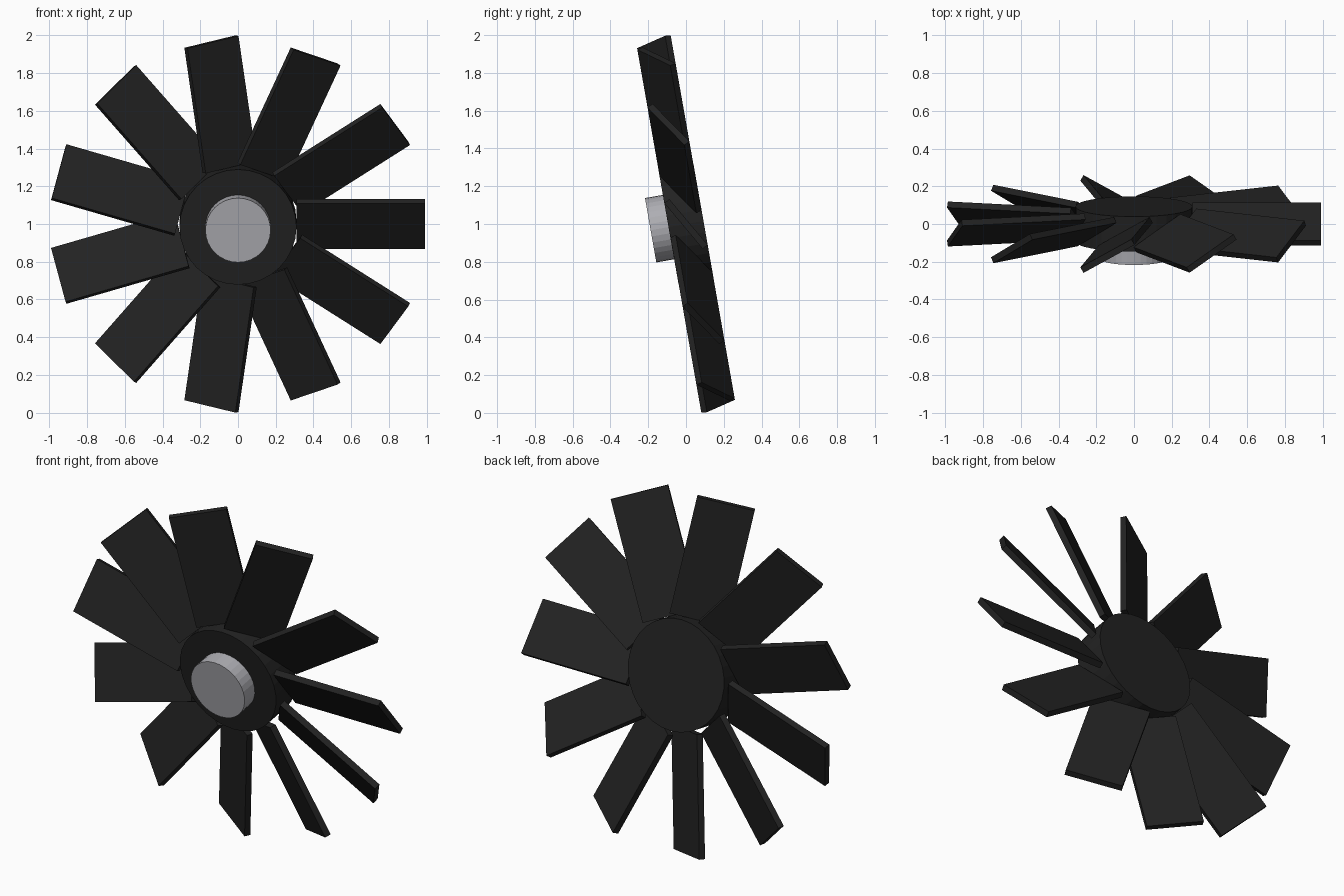
import bpy, math
from mathutils import Matrix

if "Cube" in bpy.data.objects:
    bpy.data.objects.remove(bpy.data.objects["Cube"])

def material(name, rgb):
    m = bpy.data.materials.new(name)
    m.diffuse_color = (*rgb, 1)
    m.use_nodes = True
    m.node_tree.nodes["Principled BSDF"].inputs["Base Color"].default_value = m.diffuse_color
    return m

black = material("matte black", (0.016, 0.016, 0.016))
grey = material("light grey metal", (0.42, 0.42, 0.45))

# Local frame: x right, y backward along the axle, z up; then tilted and lifted
TILT = Matrix.Translation((0, 0, 1)) @ Matrix.Rotation(math.radians(10), 4, 'X')

def finish(name, mat, matrix):
    ob = bpy.context.object
    ob.name = name
    ob.data.transform(TILT @ matrix)
    ob.data.materials.append(mat)
    return ob

def disc(name, mat, radius, y0, y1, sides):
    bpy.ops.mesh.primitive_cylinder_add(vertices=sides, radius=radius, depth=y1 - y0)
    return finish(name, mat, Matrix.Translation((0, (y0 + y1) / 2, 0))
                  @ Matrix.Rotation(math.pi / 2, 4, 'X'))

# Hub and front cap
disc("hub", black, 0.31, -0.094, 0.094, 32)
disc("hub_cap", grey, 0.173, -0.19, -0.09, 32)

# Eleven flat blades, pitched 30 degrees, just clear of the hub rim
BLADES, ROOT, TIP, CHORD, THICK = 11, 0.31, 0.99, 0.315, 0.034
for i in range(BLADES):
    bpy.ops.mesh.primitive_cube_add(size=1)
    finish(f"blade_{i + 1}", black,
           Matrix.Rotation(-math.tau * i / BLADES, 4, 'Y')
           @ Matrix.Translation(((ROOT + TIP) / 2, 0, 0))
           @ Matrix.Rotation(math.radians(30), 4, 'X')
           @ Matrix.Diagonal((TIP - ROOT, THICK, CHORD, 1)))
